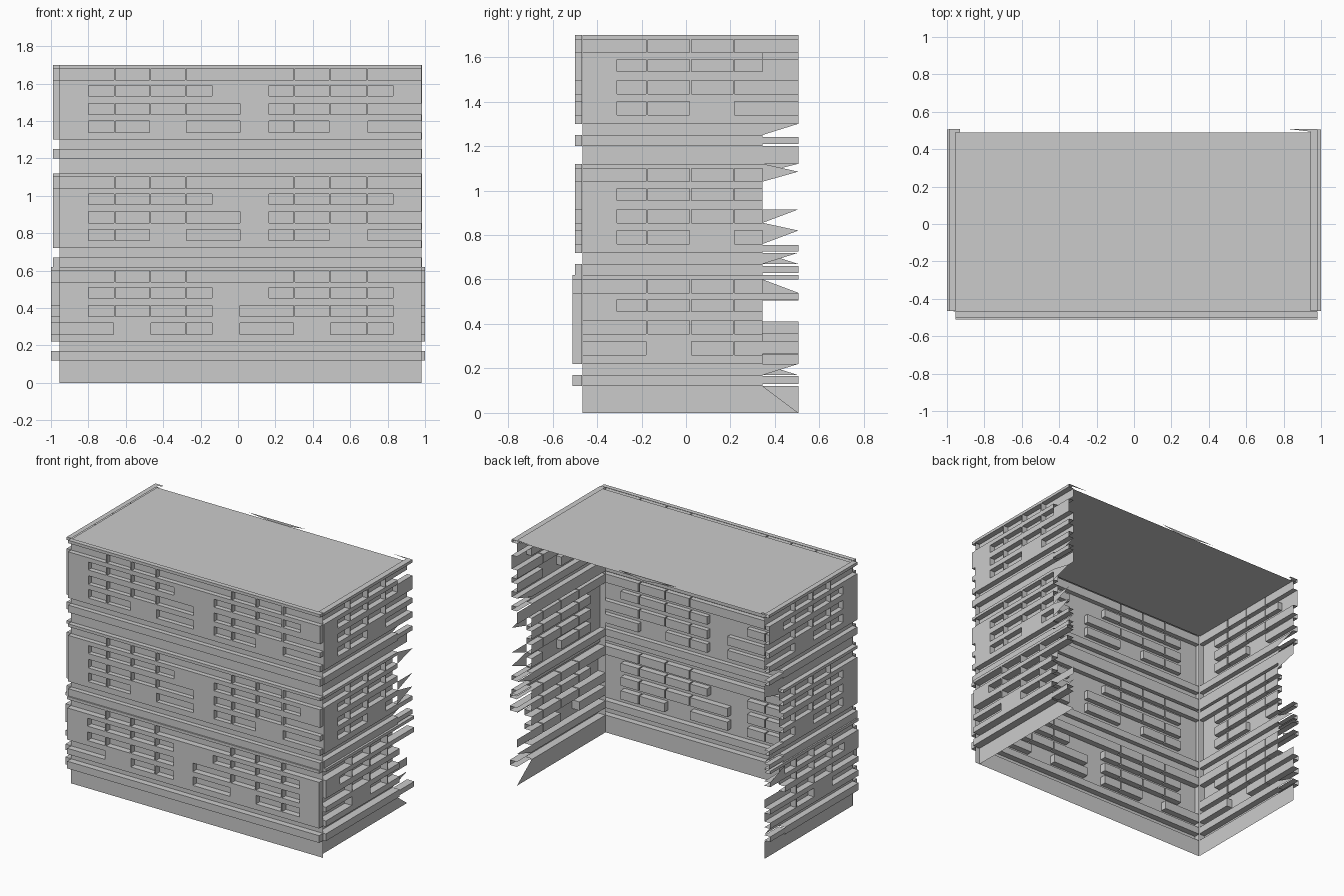
import bpy

if "Cube" in bpy.data.objects:
    bpy.data.objects.remove(bpy.data.objects["Cube"])

FIN = 0.008          # thickness of the vertical window fins
CUT, BACK = 0.345, 0.505   # side walls end raggedly between these y values

# vertical layout: window rows measured from the bottom of each storey block
ROWS = [(0.04, 0.10), (0.135, 0.195), (0.235, 0.29), (0.32, 0.38)]
BLOCKS = [0.22, 0.72, 1.30]
BANDS = [(0.12, 0.17), (0.62, 0.67), (1.20, 1.25)]

# open window spans per row (first pattern: lowest block, second: upper blocks)
FRONT_FINS = [-0.66, -0.47, -0.28, 0.30, 0.49, 0.69]
FRONT = [
    [[(-0.955, -0.665), (-0.47, -0.14), (0.01, 0.30), (0.49, 0.83)],
     [(-0.80, -0.14), (0.01, 0.83)],
     [(-0.80, -0.14), (0.165, 0.83)],
     [(-1, 1)]],
    [[(-0.80, -0.47), (-0.28, 0.01), (0.165, 0.49), (0.69, 1)],
     [(-0.80, 0.01), (0.165, 1)],
     [(-0.80, -0.14), (0.165, 0.83)],
     [(-1, 1)]],
]
SIDE_FINS = [-0.175, 0.02, 0.215]
SIDE = [
    [[(-1, -0.18), (0.02, 1)], [(-1, 1)], [(-0.31, 1)], [(-1, 1)]],
    [[(-0.31, 0.02), (0.215, 1)], [(-0.31, 1)], [(-0.31, CUT)], [(-1, 1)]],
]


def make_object(name, verts, faces):
    mesh = bpy.data.meshes.new(name)
    mesh.from_pydata(verts, [], faces)
    mesh.validate()
    obj = bpy.data.objects.new(name, mesh)
    bpy.context.collection.objects.link(obj)
    return obj


def depth_at(u, z, spans, fins, low, high):
    """Outward offset of the facade sheet at a point."""
    for k, (a, b) in enumerate(BANDS):
        if a < z < b:
            return low if k == 0 else high
    for k, z0 in enumerate(BLOCKS):
        if z0 < z < z0 + 0.40:
            out = low if k == 0 else high
            for r, (a, b) in enumerate(ROWS):
                if a < z - z0 < b:
                    if any(abs(u - f) < FIN / 2 for f in fins):
                        return out
                    if any(s < u < e for s, e in spans[min(k, 1)][r]):
                        return 0.0
            return out
    return 0.0


def facade(name, u0, u1, spans, fins, low, high, place, full=None):
    """Stepped single-sheet wall; full lists z ranges that reach the back."""
    us = {u0, u1}
    for f in fins:
        us |= {f - FIN / 2, f + FIN / 2}
    for pattern in spans:
        for row in pattern:
            us |= {v for s in row for v in s if u0 < v < u1}
    zs = {0.0, 1.70}
    for a, b in BANDS:
        zs |= {a, b}
    for z0 in BLOCKS:
        zs |= {round(z0 + v, 4) for r in ROWS for v in r} | {z0, round(z0 + 0.40, 4)}
    if full is not None:
        us.add(CUT)
        zs |= {v for r in full for v in r}
    us, zs = sorted(us), sorted(zs)
    nu, nz = len(us) - 1, len(zs) - 1
    grid = {}
    for i in range(nu):
        for j in range(nz):
            u, z = (us[i] + us[i + 1]) / 2, (zs[j] + zs[j + 1]) / 2
            missing = full is not None and u > CUT and not any(a < z < b for a, b in full)
            grid[i, j] = None if missing else depth_at(u, z, spans, fins, low, high)
    verts, faces, index = [], [], {}

    def quad(*pts):
        ids = []
        for p in pts:
            key = tuple(round(c, 4) for c in p)
            if key not in index:
                index[key] = len(verts)
                verts.append(place(*p))
            ids.append(index[key])
        faces.append(ids)

    for (i, j), d in grid.items():
        a, b, c, e = us[i], us[i + 1], zs[j], zs[j + 1]
        if d is not None:
            quad((a, c, d), (b, c, d), (b, e, d), (a, e, d))
    # reveals, fin sides and ledges wherever the depth changes
    for i in range(nu + 1):
        for j in range(nz):
            p, q = grid.get((i - 1, j), 0.0), grid.get((i, j), 0.0)
            if full is not None and i == nu:
                continue
            if p is not None and q is not None and p != q:
                quad((us[i], zs[j], p), (us[i], zs[j], q), (us[i], zs[j + 1], q), (us[i], zs[j + 1], p))
    for i in range(nu):
        for j in range(nz + 1):
            p, q = grid.get((i, j - 1), 0.0), grid.get((i, j), 0.0)
            p, q = (0.0 if v is None else v for v in (p, q))
            if p != q:
                quad((us[i], zs[j], p), (us[i + 1], zs[j], p), (us[i + 1], zs[j], q), (us[i], zs[j], q))
    return make_object(name, verts, faces)


# three facades; the back is open
facade("front_wall", -0.955, 0.98, FRONT, FRONT_FINS, 0.043, 0.033,
       lambda u, z, d: (u, -0.467 - d, z))
facade("left_wall", -0.465, BACK, SIDE, SIDE_FINS, 0.045, 0.035,
       lambda u, z, d: (-0.955 - d, u, z),
       [(0, 0.12), (0.13, 0.165), (0.22, 0.41), (0.505, 0.54), (0.60, 0.62),
        (0.63, 0.66), (0.725, 0.755), (1.12, 1.20), (1.21, 1.24), (1.30, 1.70)])
facade("right_wall", -0.465, BACK, SIDE, SIDE_FINS, 0.055, 0.04,
       lambda u, z, d: (0.945 + d, u, z),
       [(0.13, 0.165), (0.265, 0.32), (0.505, 0.54), (0.60, 0.62), (0.63, 0.66),
        (0.725, 0.755), (1.12, 1.20), (1.21, 1.24), (1.30, 1.59), (1.62, 1.70)])

# roof slab just below the parapet rim
make_object("roof", [(-0.965, -0.467, 1.685), (0.975, -0.467, 1.685),
                     (0.975, 0.49, 1.685), (-0.965, 0.49, 1.685)], [(0, 1, 2, 3)])

# torn triangular wall ends on the sides: x, z at the cut (two), z at the tip
SHARDS = [(0.945, 0.0, 0.12, 0.0), (0.945, 0.17, 0.22, 0.22), (0.945, 0.67, 0.72, 0.72),
          (0.985, 0.76, 0.855, 0.82), (0.985, 0.855, 0.915, 0.915),
          (0.985, 1.04, 1.12, 1.085), (0.945, 1.25, 1.30, 1.30),
          (-0.955, 0.17, 0.22, 0.17), (-0.955, 0.67, 0.72, 0.67), (-0.955, 1.08, 1.12, 1.12),
          (-0.955, 1.25, 1.30, 1.30), (-1.0, 0.54, 0.60, 0.54)]
verts, faces = [], []
for x, za, zb, tip in SHARDS:
    n = len(verts)
    verts += [(x, CUT, za), (x, CUT, zb), (x, BACK, tip)]
    faces.append((n, n + 1, n + 2))
make_object("torn_wall_ends", verts, faces)

# remnants of the back parapet
make_object("back_parapet_scraps",
            [(-0.99, 0.49, 1.70), (-0.93, 0.49, 1.70), (-0.93, 0.507, 1.70), (-0.99, 0.507, 1.70),
             (0.83, 0.507, 1.70), (0.98, 0.49, 1.70), (0.98, 0.507, 1.70),
             (-0.27, 0.492, 1.70), (0.17, 0.492, 1.70), (-0.02, 0.492, 1.675)],
            [(0, 1, 2, 3), (4, 5, 6), (7, 8, 9)])
